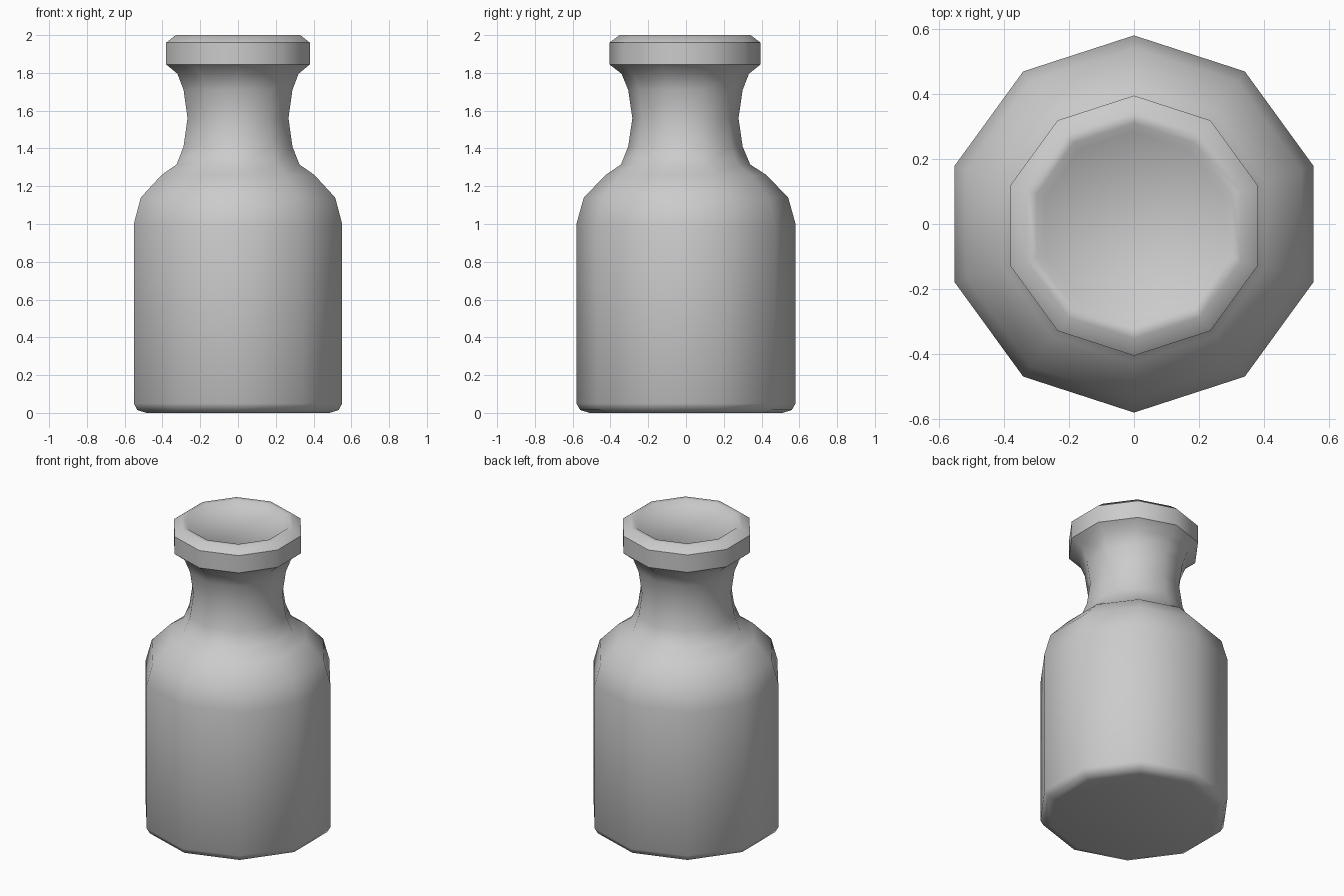
import bpy, bmesh, math

if "Cube" in bpy.data.objects:
    bpy.data.objects.remove(bpy.data.objects["Cube"])

SIDES = 10


def lathe(name, profile, smooth_angle):
    """Revolve (radius, z, y shift) points into a closed ten-sided solid."""
    bm = bmesh.new()
    rings = []
    for r, z, dy in profile:
        ring = []
        for i in range(SIDES):
            a = math.pi / 2 + 2 * math.pi * i / SIDES
            ring.append(bm.verts.new((r * math.cos(a), r * math.sin(a) + dy, z)))
        rings.append(ring)
    for low, high in zip(rings, rings[1:]):
        for i in range(SIDES):
            j = (i + 1) % SIDES
            bm.faces.new((low[i], low[j], high[j], high[i]))
    bm.faces.new(rings[0][::-1])
    bm.faces.new(rings[-1])
    mesh = bpy.data.meshes.new(name)
    bm.to_mesh(mesh)
    bm.free()
    obj = bpy.data.objects.new(name, mesh)
    bpy.context.collection.objects.link(obj)
    bpy.ops.object.select_all(action='DESELECT')
    obj.select_set(True)
    bpy.context.view_layer.objects.active = obj
    bpy.ops.object.shade_smooth_by_angle(angle=math.radians(smooth_angle))
    return obj


# base and straight body
body = [(0.51, 0, 0), (0.56, 0.015, 0), (0.58, 0.05, 0), (0.58, 1.0, 0)]
# rounded shoulder
shoulder = [(0.541, 1.14, 0), (0.425, 1.26, 0), (0.342, 1.315, -0.002)]
# waisted neck
neck = [(0.303, 1.41, -0.003), (0.281, 1.56, -0.003),
        (0.303, 1.71, -0.003), (0.337, 1.795, -0.004)]
# bevelled lip with a shallow recess on top
lip = [(0.40, 1.845, -0.005), (0.40, 1.96, -0.005), (0.347, 2.0, -0.005),
       (0.315, 1.997, -0.005), (0.288, 1.972, -0.005)]

lathe("bottle", body + shoulder + neck + lip, 49)
